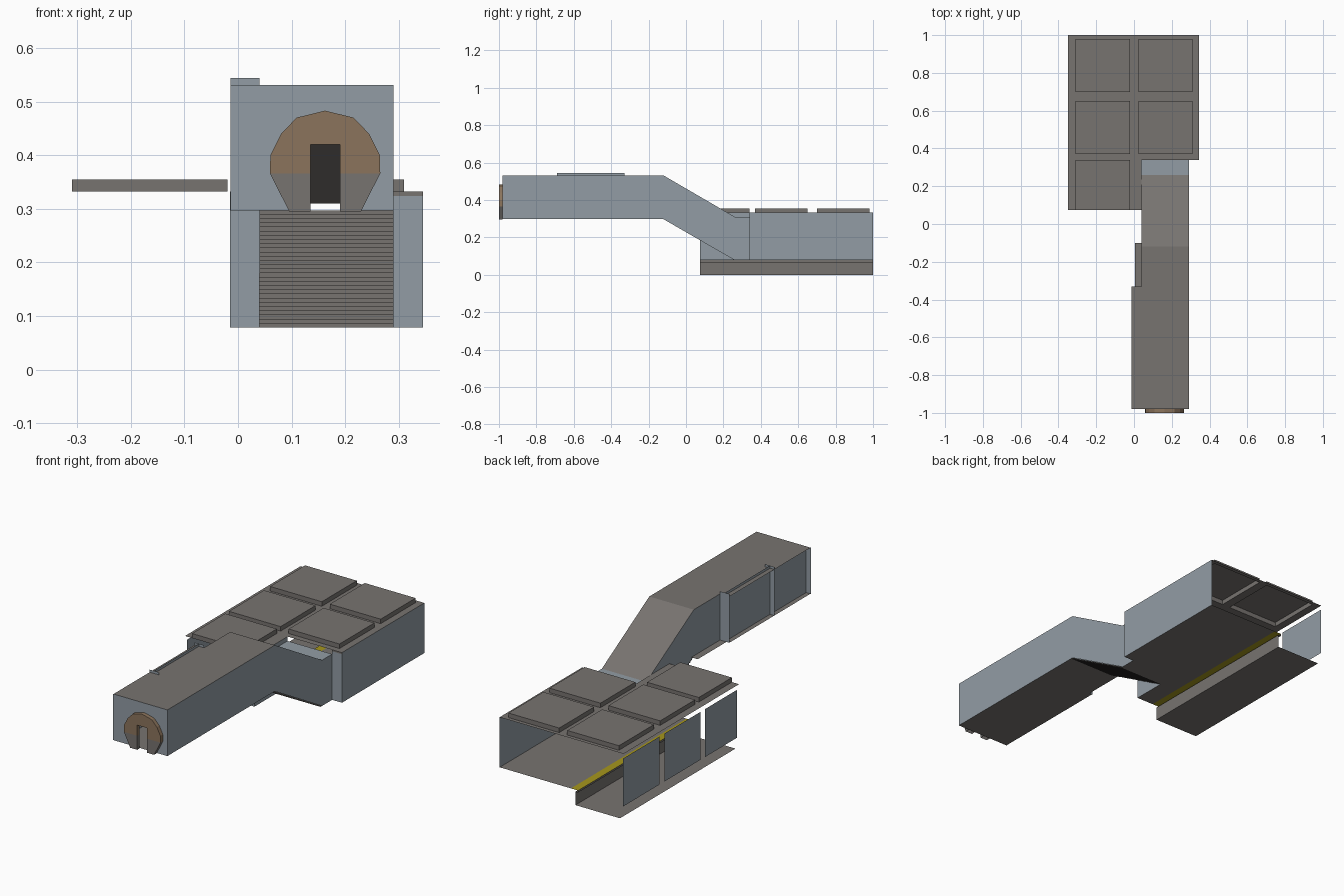
import bpy, bmesh

if "Cube" in bpy.data.objects:
    bpy.data.objects.remove(bpy.data.objects["Cube"])


def material(name, rgb):
    m = bpy.data.materials.new(name)
    m.diffuse_color = (*rgb, 1)
    m.use_nodes = True
    m.node_tree.nodes["Principled BSDF"].inputs["Base Color"].default_value = m.diffuse_color
    return m


BLUE = material("blue grey wall", (0.29, 0.335, 0.375))
STONE = material("warm grey stone", (0.185, 0.172, 0.162))
TAN = material("tan brown", (0.26, 0.175, 0.108))
YELLOW = material("safety yellow", (0.38, 0.31, 0.012))


def sheets(name, polys, mat):
    """Object made of open flat polygons."""
    bm = bmesh.new()
    for p in polys:
        bm.faces.new([bm.verts.new(c) for c in p])
    bmesh.ops.remove_doubles(bm, verts=bm.verts, dist=1e-5)
    me = bpy.data.meshes.new(name)
    bm.to_mesh(me)
    bm.free()
    me.materials.append(mat)
    ob = bpy.data.objects.new(name, me)
    bpy.context.collection.objects.link(ob)
    return ob


def flat(x0, x1, y0, y1, z):
    return [(x0, y0, z), (x1, y0, z), (x1, y1, z), (x0, y1, z)]


def wall_x(x, y0, y1, z0, z1):
    return [(x, y0, z0), (x, y1, z0), (x, y1, z1), (x, y0, z1)]


def wall_y(y, x0, x1, z0, z1):
    return [(x0, y, z0), (x1, y, z0), (x1, y, z1), (x0, y, z1)]


# Hall roof with raised coffers
XS = [-0.35, -0.31, -0.02, 0.025, 0.04, 0.31, 0.345]
YS = [0.075, 0.34, 0.37, 0.65, 0.70, 0.98, 1.0]
ROOF, COFFER = 0.332, 0.355


def raised(i, j):
    return j in (0, 2, 4) and (i == 1 or (i in (3, 4) and j > 0))


roof = []
for i in range(6):
    for j in range(6):
        if j == 0 and i > 3:
            continue
        x0, x1, y0, y1 = XS[i], XS[i + 1], YS[j], YS[j + 1]
        up = raised(i, j)
        roof.append(flat(x0, x1, y0, y1, COFFER if up else ROOF))
        if up:
            if not raised(i - 1, j):
                roof.append(wall_x(x0, y0, y1, ROOF, COFFER))
            if not raised(i + 1, j):
                roof.append(wall_x(x1, y0, y1, ROOF, COFFER))
            roof.append(wall_y(y0, x0, x1, ROOF, COFFER))
            roof.append(wall_y(y1, x0, x1, ROOF, COFFER))
roof.append(wall_y(0.34, 0.29, 0.345, 0.324, ROOF))
sheets("hall_roof", roof, STONE)

# Hall walls
sheets("hall_walls", [
    wall_x(0.345, 0.34, 1.0, 0.078, ROOF),
    wall_y(0.34, 0.29, 0.345, 0.078, 0.324),
    wall_x(0.04, 0.075, 0.34, 0.078, ROOF),
    wall_y(0.075, -0.015, 0.04, 0.078, ROOF),
], BLUE)
sheets("track_side_panels", [wall_x(-0.348, a, b, 0.065, 0.308) for a, b in
                             ((0.09, 0.345), (0.38, 0.67), (0.71, 1.0))], BLUE)

# Platform floor, safety line and track bed
F = 0.078
sheets("platform_floor", [
    flat(-0.055, 0.04, 0.075, 0.34, F),
    flat(0.04, 0.29, 0.26, 0.34, F),
    flat(-0.055, 0.345, 0.34, 1.0, F),
], STONE)
sheets("safety_line", [flat(-0.095, -0.055, 0.075, 1.0, F)], YELLOW)
sheets("track_bed", [
    wall_x(-0.095, 0.075, 1.0, 0.068, F),
    flat(-0.095, -0.08, 0.075, 1.0, 0.068),
    wall_x(-0.08, 0.075, 1.0, 0.0, 0.068),
    flat(-0.33, -0.08, 0.075, 1.0, 0.0),
], STONE)

# Staircase
N = 28
Y0, Y1, Z0, Z1 = -0.12, 0.26, 0.297, F
steps = []
for k in range(N):
    ya, yb = Y0 + (Y1 - Y0) * k / N, Y0 + (Y1 - Y0) * (k + 1) / N
    za, zb = Z0 + (Z1 - Z0) * k / N, Z0 + (Z1 - Z0) * (k + 1) / N
    steps.append(wall_y(ya, 0.04, 0.29, zb, za))
    steps.append(flat(0.04, 0.29, ya, yb, zb))
sheets("stairs", steps, STONE)

# Corridor
T = 0.531
sheets("corridor_floor", [
    flat(-0.012, 0.29, -0.98, -0.33, Z0),
    flat(0.04, 0.29, -0.33, Y0, Z0),
    flat(0.004, 0.04, -0.33, -0.10, Z0),
], STONE)
sheets("corridor_roof", [
    flat(-0.012, 0.29, -0.98, -0.33, T),
    flat(0.04, 0.29, -0.33, Y0, T),
    [(0.04, Y0, T), (0.29, Y0, T), (0.29, Y1, 0.31), (0.04, Y1, 0.31)],
], STONE)
sheets("stair_foot_lintel", [flat(0.04, 0.29, Y1, 0.34, 0.31)], BLUE)


def side(x, y_start):
    return [(x, y, z) for y, z in ((y_start, Z0), (Y0, Z0), (Y1, F), (0.34, F),
                                   (0.34, 0.31), (Y1, 0.31), (Y0, T), (y_start, T))]


sheets("corridor_walls", [
    side(0.29, -0.98), side(0.04, -0.33),
    wall_x(0.012, -0.98, -0.69, Z0, T),
], BLUE)

# Alcove panel and pilasters on the corridor's left side
sheets("alcove", [
    wall_x(0.012, -0.69, -0.33, Z0, 0.544),
    wall_y(-0.33, -0.014, 0.04, Z0, 0.544),
    wall_y(-0.69, -0.014, 0.04, Z0, 0.544),
], BLUE)

# Entrance wall with doorway
DX0, DX1, DZ = 0.135, 0.19, 0.42
sheets("entrance_wall", [
    wall_y(-0.98, -0.014, DX0, Z0, T),
    wall_y(-0.98, DX1, 0.29, Z0, T),
    wall_y(-0.98, DX0, DX1, DZ, T),
], BLUE)

# Round portal: tan above, stone below
CX, SPLIT = 0.1625, 0.366
upper = [(0.103, SPLIT), (0.102, 0.40), (0.082, 0.44), (0.053, 0.47)]
lower = [(0.067, 0.295), (0.103, SPLIT)]


def portal(polys, rims):
    out = [[(x, -1.0, z) for x, z in p] for p in polys]
    for r in rims:
        for (xa, za), (xb, zb) in zip(r, r[1:]):
            out.append([(xa, -1, za), (xb, -1, zb), (xb, -0.98, zb), (xa, -0.98, za)])
    return out


top_polys, top_rims, low_polys, low_rims = [], [], [], []
for s, dx in ((1, DX1), (-1, DX0)):
    arc = [(CX + s * x, z) for x, z in upper] + [(CX, 0.483)]
    top_polys.append(arc + [(CX, DZ), (dx, DZ), (dx, SPLIT)])
    top_rims += [arc, [(CX, DZ), (dx, DZ), (dx, SPLIT)]]
    leg = [(CX + s * x, z) for x, z in lower]
    low_polys.append(leg + [(dx, SPLIT), (dx, 0.295)])
    low_rims += [leg, [(dx, SPLIT), (dx, 0.295)]]
sheets("portal_arch", portal(top_polys, top_rims), TAN)
sheets("portal_base", portal(low_polys, low_rims), STONE)
